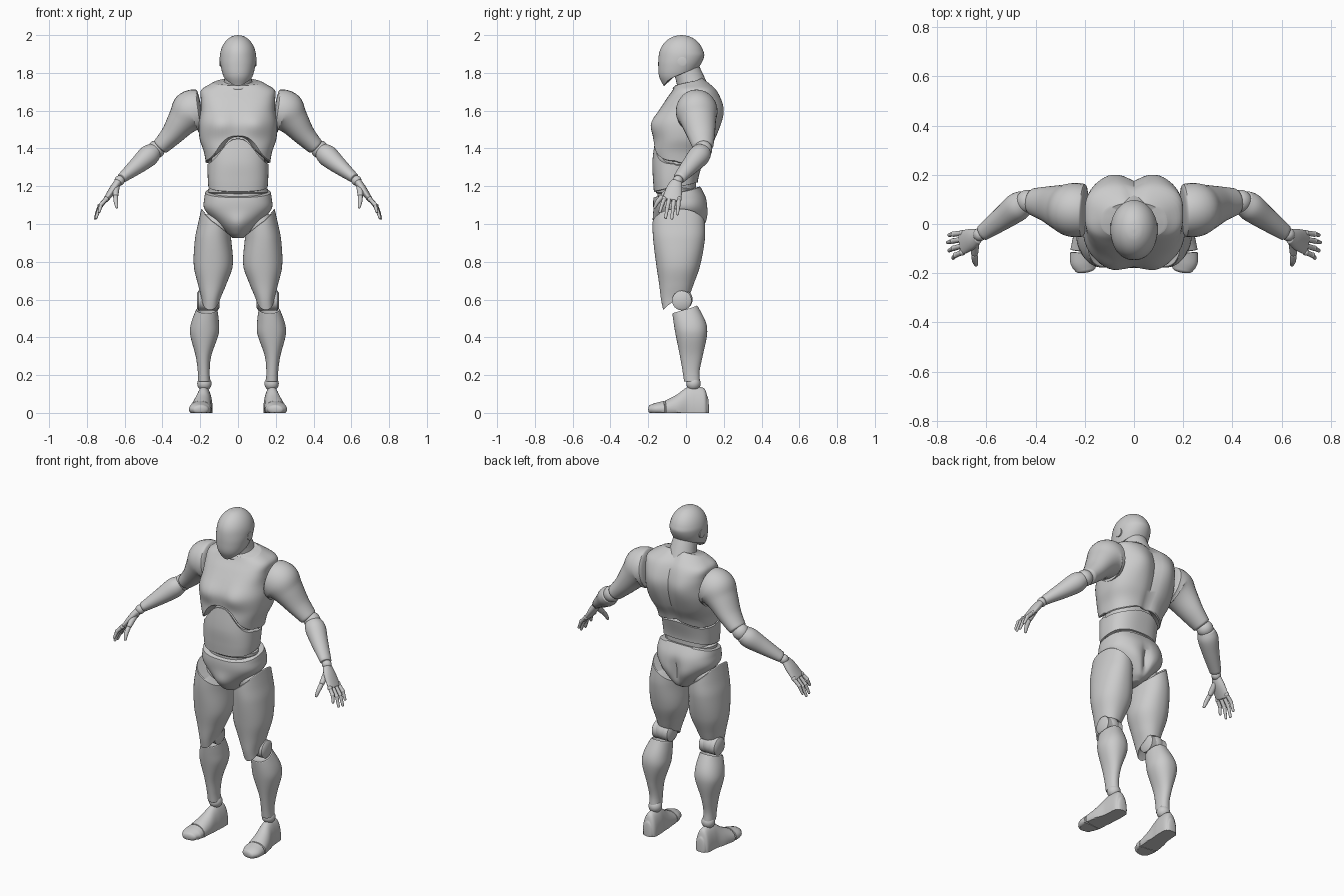
import bpy, bmesh
from math import sin, cos, pi, exp, radians, copysign, sqrt
from mathutils import Vector, Matrix

if "Cube" in bpy.data.objects:
    bpy.data.objects.remove(bpy.data.objects["Cube"])


def finish(name, bm, mirror=False):
    bmesh.ops.recalc_face_normals(bm, faces=bm.faces)
    me = bpy.data.meshes.new(name)
    bm.to_mesh(me)
    bm.free()
    me.shade_smooth()
    me.set_sharp_from_angle(angle=radians(38))
    ob = bpy.data.objects.new(name, me)
    bpy.context.collection.objects.link(ob)
    if mirror:
        m = ob.modifiers.new("mirror", 'MIRROR')
        m.use_mirror_merge = False
    return ob


def skin(name, rings, mirror, dent=(0, 0)):
    """Bridge rings of points and close both ends, optionally dished."""
    bm = bmesh.new()
    vs = [[bm.verts.new(p) for p in r] for r in rings]
    n = len(vs[0])
    for a, b in zip(vs, vs[1:]):
        for i in range(n):
            bm.faces.new((a[i], a[(i + 1) % n], b[(i + 1) % n], b[i]))
    for r, d in ((vs[0], dent[0]), (vs[-1], dent[1])):
        c = bm.verts.new(sum((v.co for v in r), Vector()) / n + Vector((0, 0, d)))
        for i in range(n):
            bm.faces.new((r[i], r[(i + 1) % n], c))
    return finish(name, bm, mirror)


def interp(rows, z):
    """Smooth lookup of a section (z, x0, x1, y0, y1, power)."""
    z = min(max(z, rows[0][0]), rows[-1][0])
    k = max(i for i in range(len(rows) - 1) if rows[i][0] <= z)
    a, b = rows[k], rows[k + 1]
    p, q = rows[max(k - 1, 0)], rows[min(k + 2, len(rows) - 1)]
    h = b[0] - a[0]
    t = (z - a[0]) / h
    out = []
    for j in range(1, 6):
        ma = (b[j] - p[j]) / (b[0] - p[0]) * h
        mb = (q[j] - a[j]) / (q[0] - a[0]) * h
        out.append((2*t**3 - 3*t*t + 1)*a[j] + (t**3 - 2*t*t + t)*ma + (3*t*t - 2*t**3)*b[j] + (t**3 - t*t)*mb)
    return out


def shell(name, rows, lo, hi, warp=None, mirror=False, n=64, m=36, dent=(0, 0), soft=.965):
    """Body shell from level sections; lo and hi trim it by a height that depends on the angle."""
    rings = []
    ts = [0, 0.012] + [.5 - .5 * cos(pi * (.06 + .88 * i / m)) for i in range(m + 1)] + [.988, 1]
    for k, t in enumerate(ts):
        ring = []
        for i in range(n):
            th = 2 * pi * i / n
            a = lo(cos(th), sin(th)) if callable(lo) else lo
            b = hi(cos(th), sin(th)) if callable(hi) else hi
            z = a + (b - a) * t
            x0, x1, y0, y1, p = interp(rows, z)
            f = soft if k in (0, len(ts) - 1) else 1
            c, s = cos(th), sin(th)
            x = (x0 + x1) / 2 + f * (x1 - x0) / 2 * copysign(abs(c) ** (2 / p), c)
            y = (y0 + y1) / 2 + f * (y1 - y0) / 2 * copysign(abs(s) ** (2 / p), s)
            ring.append(Vector((x, y + (warp(x, y, z, s) if warp else 0), z)))
        rings.append(ring)
    return skin(name, rings, mirror, dent)


def tube(name, pts, ref, dome=(.2, .2), mirror=True, n=28, steps=6, floor=None):
    """Limb along a smooth path of (x, y, z, radius, radius along ref)."""
    P = [Vector(p) for p in pts]
    path = []
    for k in range(len(P) - 1):
        a, b, c, d = P[max(k - 1, 0)], P[k], P[k + 1], P[min(k + 2, len(P) - 1)]
        for i in range(steps + (k == len(P) - 2)):
            t = i / steps
            path.append(.5 * (2*b + (c - a)*t + (2*a - 5*b + 4*c - d)*t*t + (3*b - a - 3*c + d)*t**3))
    rings = []
    for k, q in enumerate(path):
        tan = (Vector(path[min(k + 1, len(path) - 1)][:3]) - Vector(path[max(k - 1, 0)][:3])).normalized()
        v = (Vector(ref) - tan * tan.dot(Vector(ref))).normalized()
        u = tan.cross(v)

        def ring(f, off):
            return [Vector(q[:3]) + tan * off + f * (u * q[3] * cos(2*pi*i/n) + v * q[4] * sin(2*pi*i/n)) for i in range(n)]
        caps = [(cos(g * pi / 10), sin(g * pi / 10) * min(q[3], q[4])) for g in range(1, 5)]
        if k == 0:
            rings += [ring(f, -o * dome[0]) for f, o in reversed(caps)]
        rings.append(ring(1, 0))
        if k == len(path) - 1:
            rings += [ring(f, o * dome[1]) for f, o in caps]
    if floor is not None:
        for r in rings:
            for p in r:
                p.z = max(p.z, floor)
    return skin(name, rings, mirror)


def ball(name, c, r, mirror=True, squash=(1, 1, 1)):
    bm = bmesh.new()
    mat = Matrix.Translation(c) @ Matrix.Diagonal((*squash, 1))
    bmesh.ops.create_uvsphere(bm, u_segments=28, v_segments=18, radius=r, matrix=mat)
    return finish(name, bm, mirror)


def disc(name, c, r, w, mirror=True):
    """Joint disc whose axis runs along x, with a chamfered rim."""
    rings = [[Vector((c[0] + dx, c[1] + f * r * cos(2*pi*i/32), c[2] + f * r * sin(2*pi*i/32))) for i in range(32)]
             for dx, f in ((-w, .75), (-w * .85, 1), (w * .85, 1), (w, .75))]
    return skin(name, rings, mirror)


# Head, ears, neck
head = [(1.73, -.045, .045, -.118, -.03, 2), (1.78, -.076, .076, -.142, .03, 2.1), (1.84, -.092, .092, -.147, .075, 2.1)]
for z in (1.89, 1.92, 1.945, 1.965, 1.98, 1.99, 1.996, 2.0):
    f = max(.02, sqrt(max(0, 1 - ((z - 1.88) / .12) ** 2)))
    head.append((z, -.096 * f, .096 * f, -.023 - .122 * f, -.023 + .12 * f, 2))
shell("head", head, lambda c, s: 1.78 + .05 * s, 2.0, dent=(.02, 0), soft=.95)
disc("ear", (-.088, -.02, 1.86), .025, .01)
tube("neck", [(0, .045, 1.69, .085, .085), (0, .02, 1.77, .074, .072), (0, -.01, 1.85, .066, .066)], (1, 0, 0), mirror=False)
tube("collar", [(0, .02, 1.715, .09, .092), (0, .012, 1.742, .086, .086)], (1, 0, 0), mirror=False)


# Chest with arched lower rim
def rim(c, s):
    return 1.32 + (.145 if s < 0 else .035) * exp(-(c / .62) ** 2)


def muscles(x, y, z, s):
    if s < 0:
        return -s * (-.024 * exp(-((abs(x) - .095) / .075) ** 2 - ((z - 1.53) / .065) ** 2))
    blade = .014 * exp(-((abs(x) - .1) / .06) ** 2 - ((z - 1.6) / .1) ** 2)
    return s * (blade - .018 * exp(-(x / .03) ** 2))


shell("chest", [(1.30, -.167, .167, -.165, .095, 2.5), (1.38, -.18, .18, -.182, .12, 2.5),
                (1.45, -.203, .203, -.172, .155, 2.6), (1.53, -.208, .208, -.168, .182, 2.8),
                (1.60, -.198, .198, -.14, .192, 3), (1.66, -.197, .197, -.105, .18, 3.2),
                (1.71, -.195, .195, -.07, .158, 3), (1.74, -.15, .15, -.055, .13, 2.5),
                (1.78, -.08, .08, -.04, .085, 2)],
      rim, lambda c, s: 1.755 + .02 * s, muscles, dent=(.1, -.01))

# Abdomen and waist core
shell("abdomen", [(1.17, -.155, .155, -.17, .06, 2.6), (1.24, -.16, .16, -.175, .065, 2.6),
                  (1.33, -.162, .162, -.178, .09, 2.5), (1.47, -.168, .168, -.16, .13, 2.5)],
      lambda c, s: 1.195 + .025 * s, lambda c, s: rim(c, s) - .012)
shell("waist_core", [(1.1, -.14, .14, -.15, .05, 2.4), (1.3, -.14, .14, -.15, .06, 2.4), (1.5, -.14, .14, -.12, .1, 2.4)], 1.1, 1.5)
tube("belt", [(0, -.052, 1.168, .108, .158), (0, -.052, 1.184, .108, .158)], (1, 0, 0), mirror=False, n=48)


# Pelvis with seat crease
def seat(x, y, z, s):
    if s < 0:
        return -.015 * -s * exp(-(x / .05) ** 2 - ((z - 1.0) / .05) ** 2)
    return s * (.012 * exp(-((abs(x) - .08) / .05) ** 2) - .025 * exp(-(x / .02) ** 2)) * exp(-((z - 1.04) / .07) ** 2)


shell("pelvis", [(.925, -.03, .03, -.09, .04, 2), (.95, -.058, .058, -.125, .08, 2.1), (1.01, -.118, .118, -.16, .105, 2.2),
                 (1.08, -.178, .178, -.172, .11, 2.4), (1.14, -.178, .178, -.172, .105, 2.5), (1.21, -.165, .165, -.155, .07, 2.5)],
      .925, lambda c, s: 1.17 + .028 * s, seat)

# Legs
shell("thigh", [(.54, -.187, -.11, -.12, -.02, 2.3), (.6, -.192, -.095, -.132, .01, 2.3), (.68, -.212, -.062, -.142, .04, 2.2),
                (.78, -.234, -.028, -.157, .075, 2.2), (.92, -.228, -.036, -.174, .1, 2.2),
                (1.0, -.212, -.042, -.177, .1, 2.2), (1.09, -.192, -.055, -.172, .09, 2.3)],
      lambda c, s: .59 + .045 * s, lambda c, s: 1.01 - .07 * c, mirror=True, dent=(.04, -.02))
ball("hip_ball", (-.11, -.03, 1.0), .075)
ball("knee_ball", (-.158, -.02, .6), .055)
disc("knee_disc", (-.158, -.022, .595), .052, .06)
shell("shin", [(.15, -.212, -.147, -.008, .075, 2.2), (.22, -.213, -.15, -.018, .072, 2.2), (.3, -.224, -.142, -.032, .088, 2.2),
               (.42, -.254, -.102, -.056, .112, 2.2), (.48, -.247, -.101, -.066, .105, 2.2), (.57, -.212, -.112, -.078, .06, 2.3)],
      .165, lambda c, s: .548 + .02 * s, mirror=True, dent=(.01, -.03))
ball("ankle_ball", (-.178, .04, .155), .038)
tube("foot", [(-.178, .112, .02, .07, .03), (-.178, .095, .02, .11, .042), (-.18, .04, .02, .122, .045), (-.184, 0, .02, .112, .046),
              (-.192, -.05, .02, .076, .054), (-.2, -.112, .02, .044, .059)], (1, 0, 0), dome=(.3, .05), floor=0)
tube("toe_cap", [(-.2, -.119, .02, .043, .059), (-.202, -.155, .02, .034, .057), (-.198, -.183, .018, .026, .043)],
     (1, 0, 0), dome=(.05, .6), floor=0)

# Arms
tube("upper_arm", [(-.206, .055, 1.60, .112, .108), (-.25, .058, 1.59, .115, .11), (-.292, .066, 1.547, .085, .095),
                   (-.35, .08, 1.473, .06, .074), (-.408, .09, 1.412, .046, .056)], (0, 1, 0), dome=(.12, .3))
ball("elbow_ball", (-.433, .092, 1.395), .047)
tube("forearm", [(-.446, .088, 1.385, .046, .05), (-.475, .068, 1.36, .056, .058), (-.53, .026, 1.312, .046, .049),
                 (-.615, -.035, 1.243, .027, .034)], (0, 1, 0), dome=(.25, .2))
ball("wrist_ball", (-.627, -.043, 1.23), .027)

# Hands
tube("palm", [(-.635, -.05, 1.222, .02, .03), (-.66, -.062, 1.185, .021, .043), (-.7, -.076, 1.128, .014, .05)], (0, 1, 0), dome=(.3, .4))
tips = [(-.735, -.138, 1.066), (-.751, -.108, 1.034), (-.756, -.075, 1.03), (-.751, -.045, 1.053)]
for i, tip in enumerate(tips):
    base, tip = Vector((-.698, -.115 + .026 * i, 1.132)), Vector(tip)
    mid = base.lerp(tip, .5) + Vector((-.008, 0, .004))
    ball("knuckle_%d" % i, base, .0135)
    tube("finger_base_%d" % i, [(*base, .011, .011), (*mid, .0105, .0105)], (0, 1, 0), n=14, dome=(.8, .4))
    ball("finger_joint_%d" % i, mid, .0115)
    tube("finger_tip_%d" % i, [(*mid, .01, .01), (*tip, .0075, .0075)], (0, 1, 0), n=14, dome=(.3, 1))
tube("thumb_base", [(-.645, -.072, 1.195, .018, .018), (-.648, -.118, 1.153, .015, .015)], (1, 0, 0), n=16, dome=(.6, .8))
tube("thumb_tip", [(-.648, -.126, 1.145, .013, .013), (-.646, -.15, 1.118, .012, .012), (-.642, -.165, 1.09, .008, .008)],
     (1, 0, 0), n=16, dome=(.5, 1))
